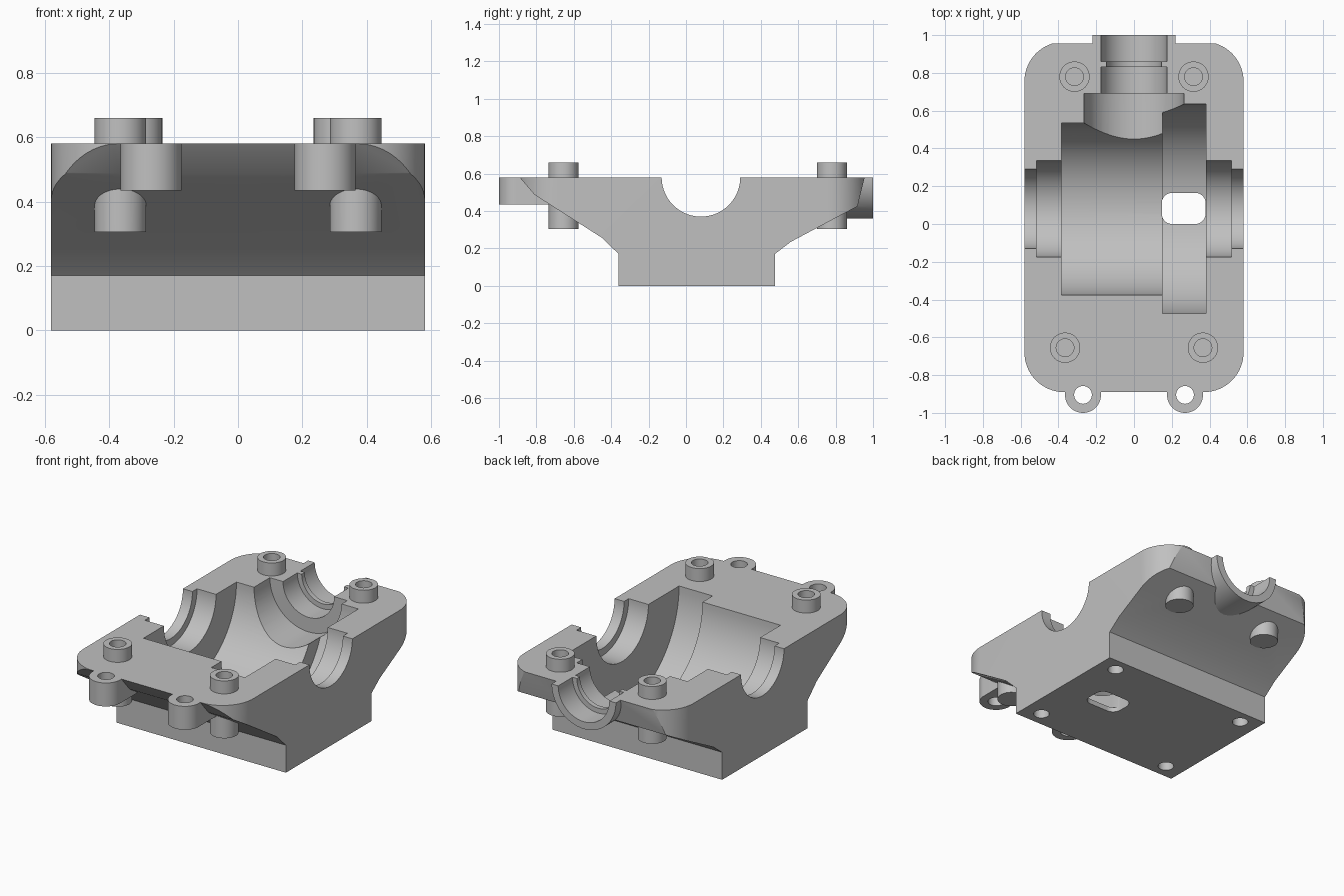
import bpy, bmesh, math
from mathutils import Matrix, Vector

cube = bpy.data.objects.get("Cube")
if cube:
    bpy.data.objects.remove(cube, do_unlink=True)

metal = bpy.data.materials.new("cast_grey")
metal.use_nodes = True
grey = (0.53, 0.53, 0.53, 1)
metal.diffuse_color = grey
metal.node_tree.nodes["Principled BSDF"].inputs["Base Color"].default_value = grey

TOP = 0.58        # split plane, also the height of both shaft axes
AXLE_Y = 0.08     # cross shaft position


def finish(name, bm):
    bmesh.ops.remove_doubles(bm, verts=bm.verts, dist=1e-5)
    bmesh.ops.recalc_face_normals(bm, faces=bm.faces)
    mesh = bpy.data.meshes.new(name)
    bm.to_mesh(mesh)
    bm.free()
    mesh.materials.append(metal)
    ob = bpy.data.objects.new(name, mesh)
    bpy.context.collection.objects.link(ob)
    return ob


def extrude(name, points, offset):
    """Closed prism from a polygon of 3D points."""
    bm = bmesh.new()
    face = bm.faces.new([bm.verts.new(p) for p in points])
    out = bmesh.ops.extrude_face_region(bm, geom=[face], use_keep_orig=True)
    moved = [g for g in out["geom"] if isinstance(g, bmesh.types.BMVert)]
    bmesh.ops.translate(bm, verts=moved, vec=offset)
    return finish(name, bm)


def slab(name, x, y, z, r, steps=16):
    """Upright block with rounded corners; x, y, z are (low, high) pairs."""
    points = []
    corners = ((x[1] - r, y[1] - r), (x[0] + r, y[1] - r),
               (x[0] + r, y[0] + r), (x[1] - r, y[0] + r))
    for i, (cx, cy) in enumerate(corners):
        for k in range(steps + 1):
            a = (i + k / steps) * math.pi / 2
            p = Vector((cx + r * math.cos(a), cy + r * math.sin(a), z[0]))
            if not points or (p - points[-1]).length > 1e-4:
                points.append(p)
    if (points[0] - points[-1]).length < 1e-4:
        points.pop()
    return extrude(name, points, (0, 0, z[1] - z[0]))


def cylinder(name, axis, centre, low, high, r, segments=72):
    """Cylinder along an axis; centre gives the two remaining coordinates."""
    bm = bmesh.new()
    bmesh.ops.create_cone(bm, cap_ends=True, segments=segments,
                          radius1=r, radius2=r, depth=high - low)
    mid = (low + high) / 2
    if axis == "x":
        place = Matrix.Translation((mid, *centre)) @ Matrix.Rotation(math.pi / 2, 4, "Y")
    elif axis == "y":
        place = Matrix.Translation((centre[0], mid, centre[1])) @ Matrix.Rotation(math.pi / 2, 4, "X")
    else:
        place = Matrix.Translation((*centre, mid))
    bmesh.ops.transform(bm, matrix=place, verts=bm.verts)
    return finish(name, bm)


def combine(tool, operation):
    """Apply one boolean to the housing and discard the tool."""
    bpy.context.view_layer.objects.active = housing
    mod = housing.modifiers.new(tool.name, "BOOLEAN")
    mod.object, mod.operation, mod.solver = tool, operation, "EXACT"
    bpy.ops.object.modifier_apply(modifier=mod.name)
    bpy.data.objects.remove(tool, do_unlink=True)


# Main body: side profile trimmed by the rounded outline
profile = [(-0.36, 0), (0.475, 0), (0.475, 0.17), (0.56, 0.235), (0.917, 0.425),
           (0.955, TOP), (1.03, 0.9), (-1.18, 0.9), (-0.89, TOP),
           (-0.81, 0.487), (-0.45, 0.257), (-0.36, 0.17)]
housing = extrude("lower_housing", [(-1, y, z) for y, z in profile], (2, 0, 0))
combine(slab("outline", (-0.58, 0.58), (-0.89, 0.965), (-0.5, 1.5), 0.21), "INTERSECT")

# Shaft collar at the back and two lugs at the front
combine(cylinder("collar", "y", (0, TOP), 0.66, 1.0, 0.22), "UNION")
for side in (-1, 1):
    x = side * 0.27
    combine(slab("lug", (x - 0.095, x + 0.095), (-1.0, -0.65), (0.435, 0.75), 0.095), "UNION")

# Cross shaft: seals, bearing seats, main chamber and wide gear chamber
for low, high, r in ((-0.8, 0.8, 0.21), (-0.515, 0.515, 0.255),
                     (-0.385, 0.3, 0.455), (0.15, 0.38, 0.555)):
    combine(cylinder("cross_bore", "x", (AXLE_Y, TOP), low, high, r, 96), "DIFFERENCE")

# Input shaft: chamber mouth, bearing seat, rib and outer seat
for low, high, r in ((0.2, 0.69, 0.265), (0.3, 0.83, 0.175),
                     (0.4, 1.2, 0.145), (0.86, 1.2, 0.175)):
    combine(cylinder("input_bore", "y", (0, TOP), low, high, r), "DIFFERENCE")

# Flat split face
combine(slab("split_face", (-2, 2), (-2, 2), (TOP, 2), 0.1), "DIFFERENCE")

# Bolt bosses with blind holes, lug holes and base screw holes
for side in (-1, 1):
    for x, y in ((0.365, -0.655), (0.315, 0.78)):
        spot = (side * x, y)
        combine(cylinder("bolt_boss", "z", spot, 0.305, 0.66, 0.08, 48), "UNION")
        combine(cylinder("bolt_hole", "z", spot, 0.4, 0.8, 0.047, 32), "DIFFERENCE")
    combine(cylinder("lug_hole", "z", (side * 0.27, -0.905), 0.2, 0.8, 0.047, 32), "DIFFERENCE")
    for y in (-0.27, 0.39):
        combine(cylinder("base_hole", "z", (side * 0.465, y), -0.1, 0.2, 0.045, 32), "DIFFERENCE")

# Drain slot through the floor of the gear chamber
combine(slab("drain_slot", (0.147, 0.379), (0, 0.165), (-0.1, 0.3), 0.055), "DIFFERENCE")

# Smooth round walls, keep machined edges sharp
bpy.ops.object.select_all(action="DESELECT")
housing.select_set(True)
bpy.context.view_layer.objects.active = housing
bpy.ops.object.shade_smooth_by_angle(angle=math.radians(25))
